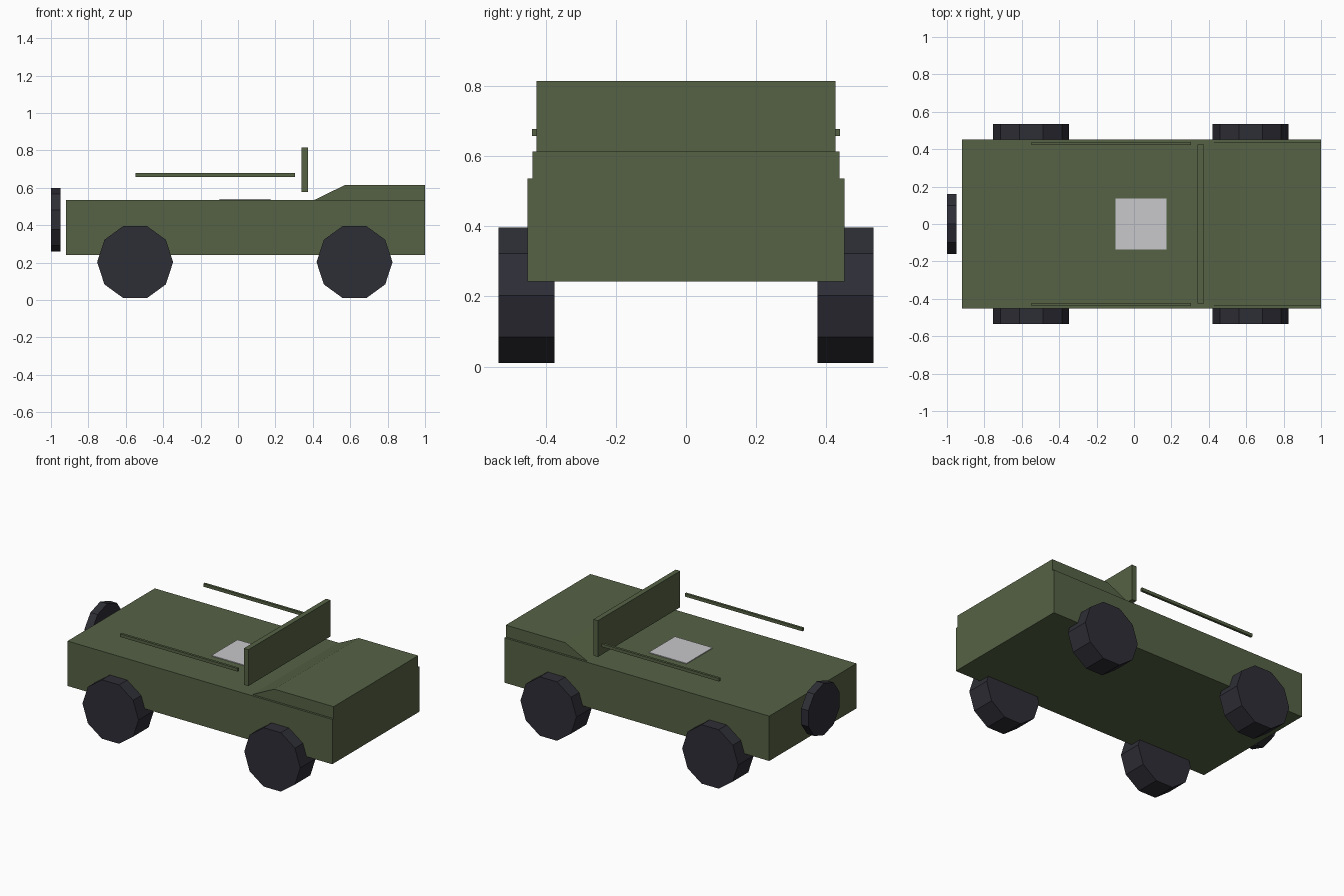
import bpy
import bmesh
from math import pi
from mathutils import Matrix, Vector

cube = bpy.data.objects.get("Cube")
if cube:
    bpy.data.objects.remove(cube, do_unlink=True)


def material(name, rgb):
    mat = bpy.data.materials.new(name)
    mat.use_nodes = True
    color = (*rgb, 1)
    mat.diffuse_color = color
    mat.node_tree.nodes["Principled BSDF"].inputs["Base Color"].default_value = color
    return mat


green = material("olive_green", (0.093, 0.122, 0.059))
rubber = material("dark_rubber", (0.027, 0.027, 0.037))
grey = material("light_grey", (0.58, 0.58, 0.60))


def finish(name, bm, mat):
    bmesh.ops.recalc_face_normals(bm, faces=bm.faces)
    mesh = bpy.data.meshes.new(name)
    bm.to_mesh(mesh)
    bm.free()
    mesh.materials.append(mat)
    obj = bpy.data.objects.new(name, mesh)
    bpy.context.collection.objects.link(obj)
    return obj


def box(name, low, high, mat):
    low, high = Vector(low), Vector(high)
    bm = bmesh.new()
    bmesh.ops.create_cube(bm, size=1)
    bmesh.ops.scale(bm, vec=high - low, verts=bm.verts)
    bmesh.ops.translate(bm, vec=(low + high) / 2, verts=bm.verts)
    return finish(name, bm, mat)


def wheel(name, center, radius, width, rotation):
    bm = bmesh.new()
    bmesh.ops.create_cone(bm, cap_ends=True, segments=10, radius1=radius,
                          radius2=radius, depth=width)
    bmesh.ops.transform(bm, matrix=Matrix.Translation(center) @ rotation, verts=bm.verts)
    return finish(name, bm, rubber)


# Body tub
box("body", (-0.92, -0.452, 0.242), (1, 0.452, 0.536), green)

# Hood with sloped rear edge, extruded across the width
bm = bmesh.new()
profile = [(0.41, 0.536), (1, 0.536), (1, 0.614), (0.57, 0.614)]
face = bm.faces.new([bm.verts.new((x, -0.438, z)) for x, z in profile])
extruded = bmesh.ops.extrude_face_region(bm, geom=[face])["geom"]
bmesh.ops.translate(bm, vec=(0, 0.876, 0),
                    verts=[v for v in extruded if isinstance(v, bmesh.types.BMVert)])
finish("hood", bm, green)

# Windshield panel and floor plate
box("windshield", (0.34, -0.426, 0.577), (0.373, 0.426, 0.815), green)
box("center_plate", (-0.098, -0.135, 0.533), (0.175, 0.135, 0.541), grey)

# Side rails and road wheels; a corner of each wheel points straight down
upright = Matrix.Rotation(pi / 2, 4, "X") @ Matrix.Rotation(pi / 2, 4, "Z")
for side, s in (("left", 1), ("right", -1)):
    box(side + "_rail", (-0.548, s * 0.431 - 0.008, 0.658),
        (0.305, s * 0.431 + 0.008, 0.678), green)
    for end, x in (("rear", -0.55), ("front", 0.623)):
        wheel(f"{end}_{side}_wheel", (x, s * 0.455, 0.203), 0.203, 0.16, upright)

# Spare wheel on the tail, corners pointing sideways
sideways = Matrix.Rotation(pi / 2, 4, "Y") @ Matrix.Rotation(pi / 2, 4, "Z")
wheel("spare_wheel", (-0.974, 0, 0.43), 0.17, 0.052, sideways)
